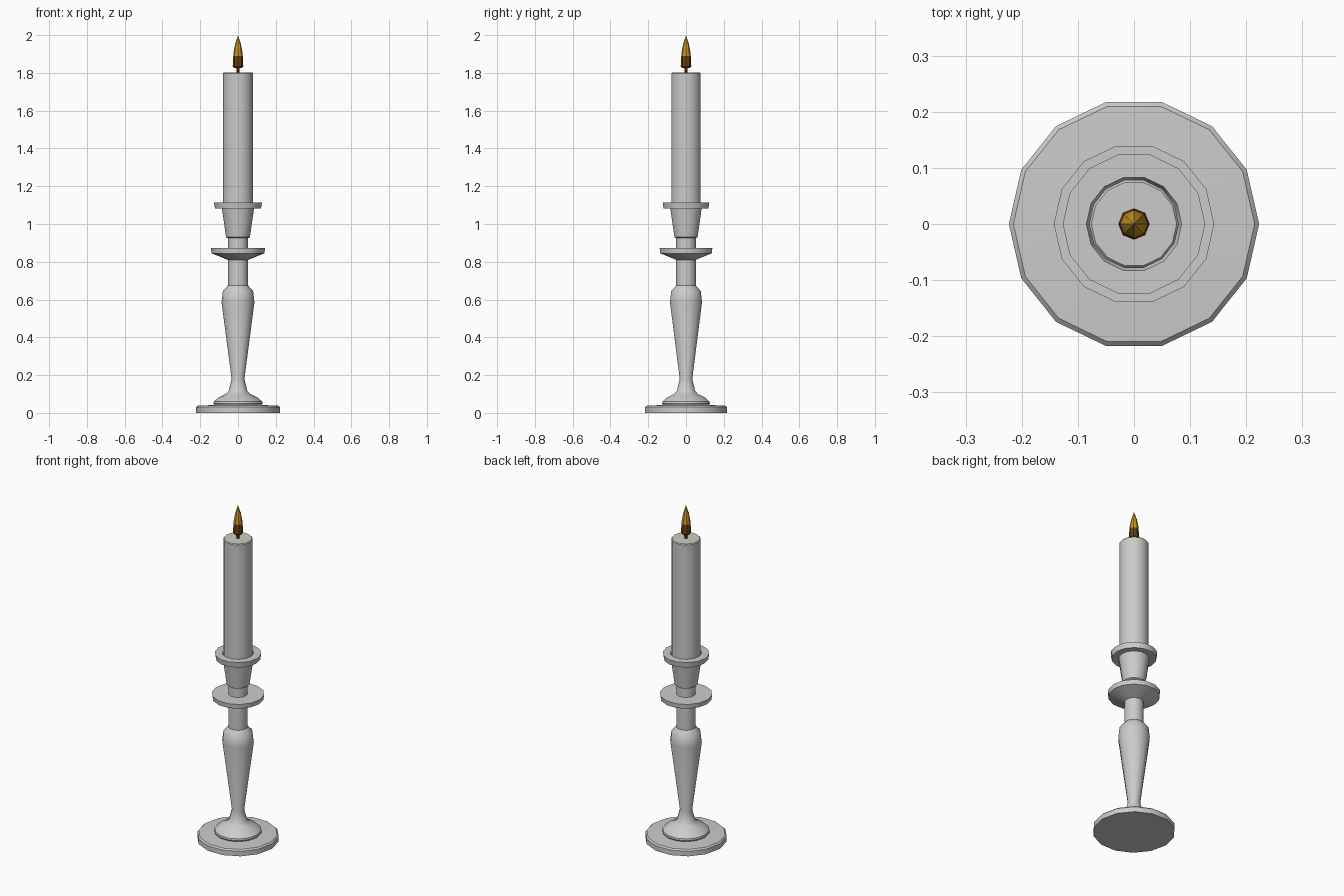
import bpy, bmesh, math

if "Cube" in bpy.data.objects:
    bpy.data.objects.remove(bpy.data.objects["Cube"])

def material(name, col):
    m = bpy.data.materials.new(name)
    m.diffuse_color = (*col, 1)
    m.use_nodes = True
    m.node_tree.nodes["Principled BSDF"].inputs["Base Color"].default_value = m.diffuse_color
    return m

ivory = material("pale_grey", (0.6, 0.6, 0.585))
amber = material("flame_amber", (0.62, 0.31, 0.025))
brown = material("wick_brown", (0.13, 0.055, 0.004))

def lathe(name, profile, sides, mats, angle=35, rule=None):
    """Revolve (radius, height) points, closing both ends."""
    bm = bmesh.new()
    rings = []
    for r, z in profile:
        if r == 0:
            rings.append([bm.verts.new((0, 0, z))] * sides)
        else:
            rings.append([bm.verts.new((r * math.cos(2 * math.pi * i / sides),
                                        r * math.sin(2 * math.pi * i / sides), z))
                          for i in range(sides)])
    for a, b in zip(rings, rings[1:]):
        for i in range(sides):
            j = (i + 1) % sides
            bm.faces.new(list(dict.fromkeys((a[i], a[j], b[j], b[i]))))
    if profile[0][0]:
        bm.faces.new(rings[0][::-1])
    if profile[-1][0]:
        bm.faces.new(rings[-1])
    bmesh.ops.recalc_face_normals(bm, faces=bm.faces)
    if rule:
        for f in bm.faces:
            f.material_index = rule(f.calc_center_median())
    me = bpy.data.meshes.new(name)
    bm.to_mesh(me)
    bm.free()
    ob = bpy.data.objects.new(name, me)
    bpy.context.collection.objects.link(ob)
    for m in mats:
        me.materials.append(m)
    bpy.ops.object.select_all(action='DESELECT')
    ob.select_set(True)
    bpy.context.view_layer.objects.active = ob
    bpy.ops.object.shade_smooth_by_angle(angle=math.radians(angle))
    return ob

# turned holder: foot, stem, drip dish, cup and rim
lathe("candle_holder", [
    (0.223, 0), (0.223, 0.03), (0.215, 0.038), (0.125, 0.042),
    (0.13, 0.05), (0.128, 0.06), (0.105, 0.08), (0.065, 0.1), (0.05, 0.115),
    (0.034, 0.18), (0.087, 0.585), (0.08, 0.645), (0.053, 0.675),
    (0.053, 0.81), (0.065, 0.815), (0.14, 0.845), (0.143, 0.872), (0.053, 0.872),
    (0.053, 0.925), (0.063, 0.93), (0.085, 1.083), (0.122, 1.083),
    (0.127, 1.115), (0.085, 1.115), (0.08, 1.1)], 14, [ivory])

# candle
lathe("candle", [(0.08, 1.09), (0.08, 1.797), (0.076, 1.802)], 14, [ivory])

# wick
lathe("wick", [(0.008, 1.80), (0.008, 1.84)], 8, [brown])

# flame, dark at the bottom
lathe("flame", [(0.02, 1.826), (0.028, 1.835), (0.025, 1.89), (0.025, 1.9),
                (0.016, 1.95), (0, 2.0)], 8, [amber, brown], 35,
      lambda c: 1 if c.z < 1.892 else 0)
